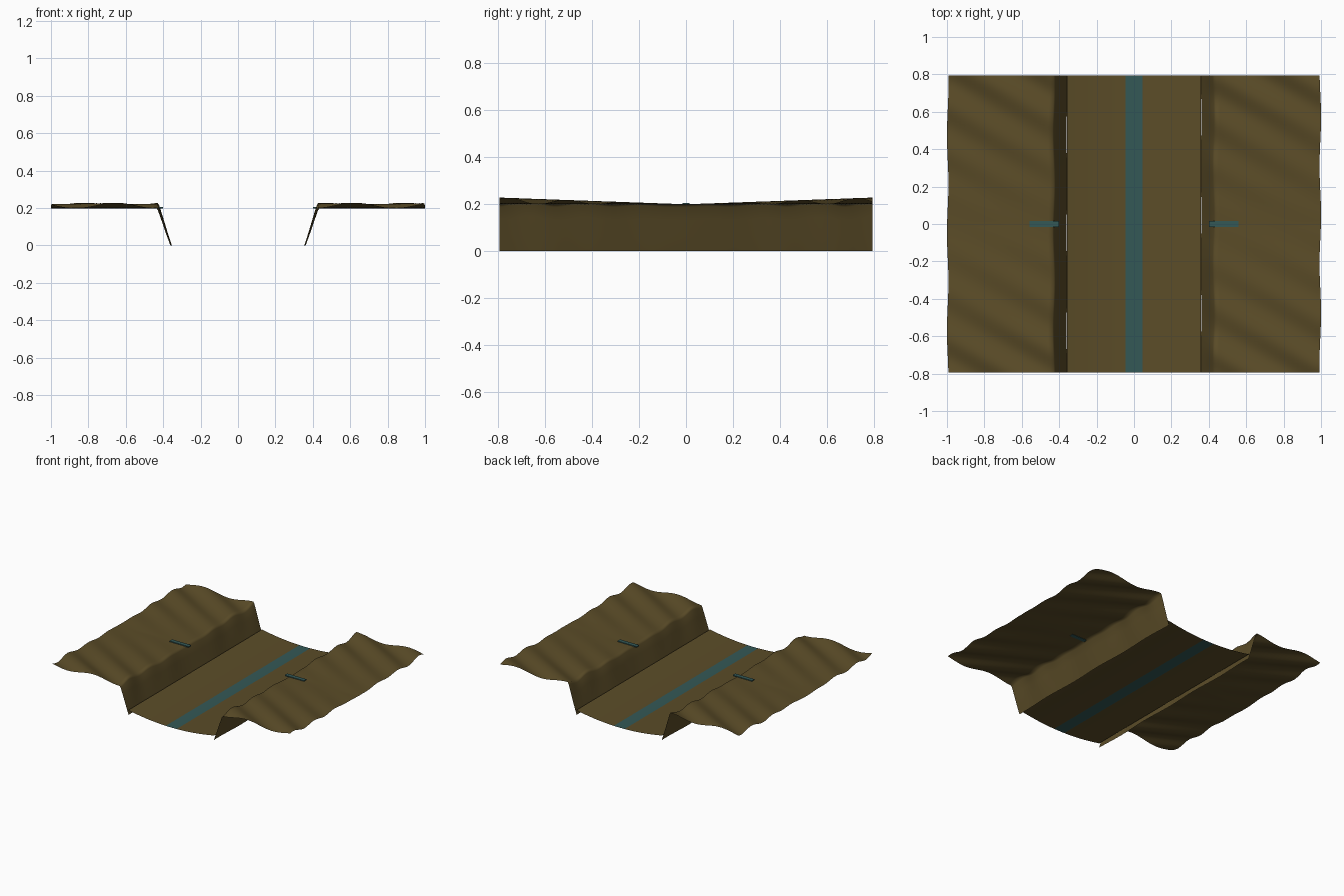
import bpy, math

if "Cube" in bpy.data.objects:
    bpy.data.objects.remove(bpy.data.objects["Cube"])

def material(name, rgb):
    m = bpy.data.materials.new(name)
    m.diffuse_color = (*rgb, 1)
    m.use_nodes = True
    m.node_tree.nodes["Principled BSDF"].inputs["Base Color"].default_value = m.diffuse_color
    return m

EARTH = material("earth brown", (0.105, 0.073, 0.021))
WATER = material("water teal", (0.034, 0.098, 0.094))

HALF_LEN = 0.795
ROWS = 96

def sheet(name, profile, shape, mats, pick=lambda x: 0):
    """Sweep an open x/z profile along y; shape() adjusts each point."""
    n = len(profile)
    verts, faces = [], []
    for j in range(ROWS + 1):
        y = -HALF_LEN + 2 * HALF_LEN * j / ROWS
        verts += [shape(x, y, z) for x, z in profile]
    for j in range(ROWS):
        for i in range(n - 1):
            a = j * n + i
            faces.append((a, a + 1, a + n + 1, a + n))
    mesh = bpy.data.meshes.new(name)
    mesh.from_pydata(verts, [], faces)
    for m in mats:
        mesh.materials.append(m)
    for p in mesh.polygons:
        p.use_smooth = True
        p.material_index = pick(p.center.x)
    obj = bpy.data.objects.new(name, mesh)
    bpy.context.collection.objects.link(obj)
    return obj

def ripple(x, y, z):
    """Diagonal ripples that grow towards both ends, plus a slight side wobble."""
    rise = 0.0145 * abs(y) / 0.8 * (1 + math.sin(14.6 * x + 25.5 * y))
    side = 1 if x > 0 else -1
    wobble = 0.004 * math.sin(12 * y + side)
    return (x + wobble - side * 0.004, y, z + rise * z / 0.198)

# Banks: steep wall rising from the bed, then a rippled flat top
half = [(0.362, 0.0), (0.384, 0.06), (0.408, 0.13), (0.428, 0.186), (0.436, 0.198)]
half += [(0.436 + 0.564 * i / 24, 0.198) for i in range(1, 25)]
for side, label in ((1, "right_bank"), (-1, "left_bank")):
    prof = [(side * x, z) for x, z in half]
    if side < 0:
        prof.reverse()
    sheet(label, prof, ripple, [EARTH])

# Bed: shallow curved channel floor with a teal trickle along the middle
xs = [-0.357 + 0.312 * i / 8 for i in range(9)] + [-0.015, 0.015]
xs += [0.045 + 0.312 * i / 8 for i in range(9)]
sheet("channel_bed", [(x, 0.035 * (x / 0.357) ** 2) for x in xs],
      lambda x, y, z: (x, y, z), [EARTH, WATER],
      lambda x: 1 if abs(x) < 0.045 else 0)

# Marker plates lying on the lip of each bank
for side, label in ((1, "right_marker"), (-1, "left_marker")):
    bpy.ops.mesh.primitive_cube_add(size=1, location=(side * 0.48, 0, 0.2))
    o = bpy.context.object
    o.name = label
    o.scale = (0.16, 0.03, 0.008)
    o.data.materials.append(WATER)
